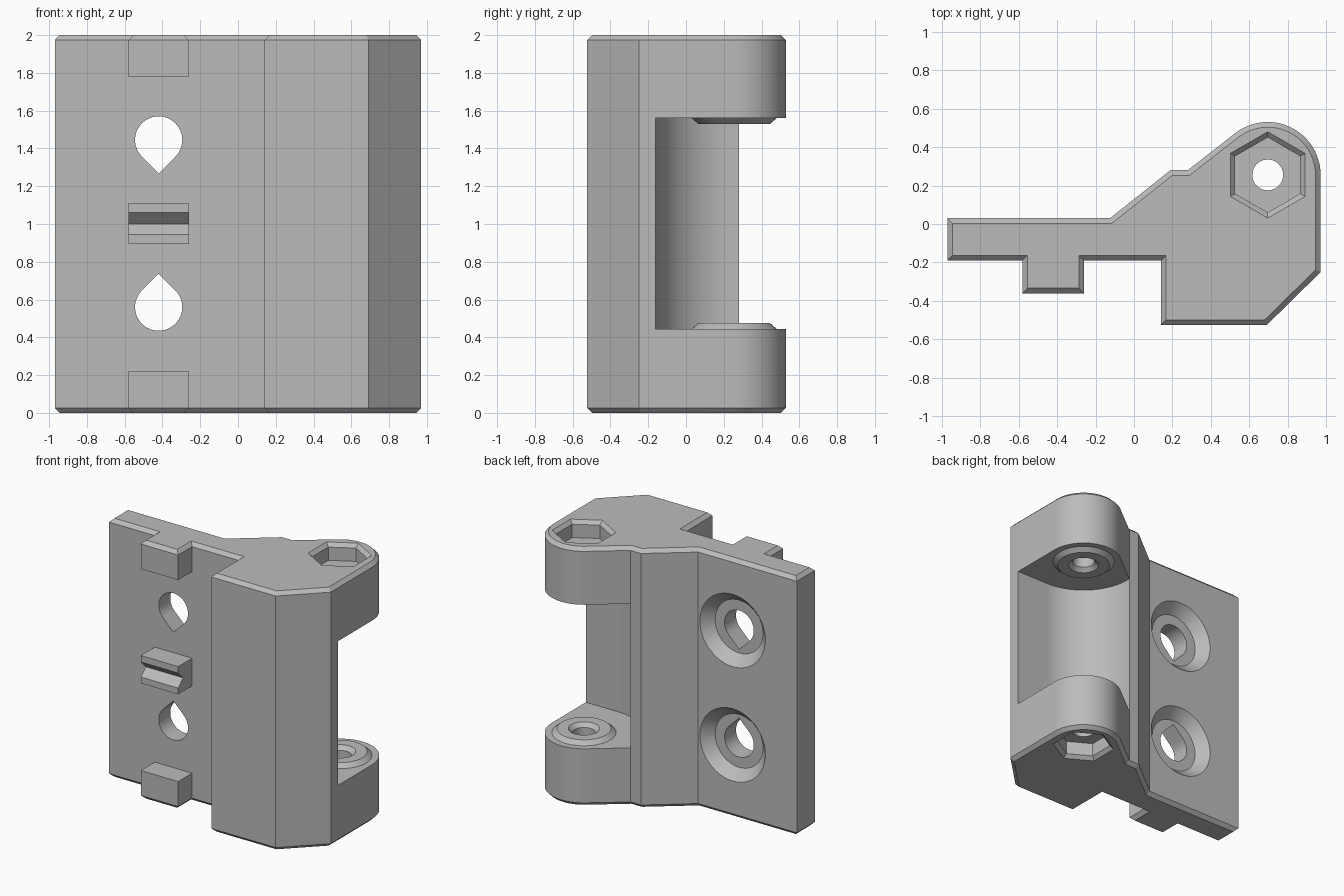
import bpy, bmesh, math
from mathutils import Vector

if "Cube" in bpy.data.objects:
    bpy.data.objects.remove(bpy.data.objects["Cube"])

grey = bpy.data.materials.new("light grey plastic")
grey.use_nodes = True
grey.diffuse_color = (0.5, 0.5, 0.5, 1)
grey.node_tree.nodes["Principled BSDF"].inputs["Base Color"].default_value = (0.5, 0.5, 0.5, 1)

PIN = (0.695, 0.255)     # hinge pin axis
BEVEL = 0.027
HEIGHT = 2.0


def arc(center, radius, start, end, count):
    """Points on an arc, both ends included."""
    return [(center[0] + radius * math.cos(math.radians(start + (end - start) * i / count)),
             center[1] + radius * math.sin(math.radians(start + (end - start) * i / count)))
            for i in range(count + 1)]


def polygon(center, radius, sides, start=0):
    return arc(center, radius, start, start + 360, sides)[:-1]


def inset(points, distance):
    """Mitred inset of a counter-clockwise outline."""
    result = []
    for i, point in enumerate(points):
        p = Vector(point)
        a = (p - Vector(points[i - 1])).normalized()
        b = (Vector(points[(i + 1) % len(points)]) - p).normalized()
        n1, n2 = Vector((-a.y, a.x)), Vector((-b.y, b.x))
        result.append(tuple(p + (n1 + n2) * distance / (1 + n1.dot(n2))))
    return result


def loft(name, rings, axis="z"):
    """Closed solid through (outline, level) rings stacked along an axis."""
    place = {"z": lambda p, h: (p[0], p[1], h),
             "y": lambda p, h: (p[0], h, p[1]),
             "x": lambda p, h: (h, p[0], p[1])}[axis]
    bm = bmesh.new()
    loops = [[bm.verts.new(place(p, h)) for p in pts] for pts, h in rings]
    for low, high in zip(loops, loops[1:]):
        for i in range(len(low)):
            j = (i + 1) % len(low)
            bm.faces.new((low[i], low[j], high[j], high[i]))
    bm.faces.new(loops[0])
    bm.faces.new(loops[-1])
    bmesh.ops.recalc_face_normals(bm, faces=bm.faces)
    mesh = bpy.data.meshes.new(name)
    bm.to_mesh(mesh)
    bm.free()
    mesh.materials.append(grey)
    obj = bpy.data.objects.new(name, mesh)
    bpy.context.collection.objects.link(obj)
    return obj


def box(name, x0, x1, y0, y1, z0, z1):
    return loft(name, [([(x0, y0), (x1, y0), (x1, y1), (x0, y1)], z) for z in (z0, z1)])


def turned(name, profile, sides=48, start=0):
    """Stack of rings about the pin from (level, radius) pairs."""
    return loft(name, [(polygon(PIN, r, sides, start), z) for z, r in profile])


def combine(target, tool, operation="DIFFERENCE"):
    mod = target.modifiers.new(tool.name, "BOOLEAN")
    mod.operation, mod.solver, mod.object = operation, "EXACT", tool
    bpy.context.view_layer.objects.active = target
    bpy.ops.object.modifier_apply(modifier=mod.name)
    bpy.data.objects.remove(tool)


# Hinge leaf: one outline with bevelled ends
outline = [(-0.97, 0.03), (-0.97, -0.19), (-0.58, -0.19), (-0.58, -0.36),
           (-0.26, -0.36), (-0.26, -0.19), (0.14, -0.19), (0.14, -0.525),
           (0.69, -0.525), (0.97, -0.25)]
outline += arc(PIN, 0.275, 0, 127, 24)
outline += [(0.28, 0.28), (0.19, 0.28), (-0.125, 0.03)]
small = inset(outline, BEVEL)
leaf = loft("hinge_leaf", [(small, 0), (outline, BEVEL),
                           (outline, HEIGHT - BEVEL), (small, HEIGHT)])

# Gaps between the three locating tabs
for low, high in ((0.22, 0.895), (1.11, 1.78)):
    combine(leaf, box("tab_gap", -0.7, -0.1, -0.5, -0.19, low, high))

# V groove in the middle tab
combine(leaf, loft("groove", [([(-0.38, 0.925), (-0.30, 1.0), (-0.38, 1.08)], x)
                              for x in (-0.7, -0.1)], "x"))

# Clearance for the mating knuckle
clearance = [(1.2, -0.16)] + arc(PIN, 0.416, 270, 180, 32) + [(0.279, 0.7), (1.2, 0.7)]
combine(leaf, loft("knuckle_gap", [(clearance, 0.445), (clearance, 1.56)]))

# Raised washers on the knuckle faces
combine(leaf, turned("lower_washer", [(0.35, 0.225), (0.445, 0.225), (0.475, 0.19)]), "UNION")
combine(leaf, turned("upper_washer", [(1.53, 0.19), (1.56, 0.225), (1.65, 0.225)]), "UNION")

# Pin hole and hexagonal nut pockets
combine(leaf, turned("pin_hole", [(0.05, 0.08), (0.445, 0.08), (0.48, 0.115),
                                  (1.525, 0.115), (1.56, 0.08), (1.95, 0.08)]))
pocket = [(1.87, 0.195), (1.973, 0.195), (2.01, 0.235)]
combine(leaf, turned("upper_pocket", pocket, 6, 30))
combine(leaf, turned("lower_pocket", [(HEIGHT - z, r) for z, r in pocket], 6, 30))

# Teardrop screw holes, countersunk at the back
for z, tip in ((1.445, 270), (0.56, 90)):
    center = (-0.42, z)
    tear = arc(center, 0.125, tip + 45, tip + 315, 36)
    tear.append(polygon(center, 0.125 * math.sqrt(2), 1, tip)[0])
    combine(leaf, loft("screw_hole", [(tear, -0.4), (tear, 0.2)], "y"))
    sink = [(polygon(center, r, 48), y) for y, r in ((-0.05, 0.205), (0.03, 0.28), (0.04, 0.29))]
    combine(leaf, loft("countersink", sink, "y"))

# Smooth the round surfaces, keep the edges crisp
bpy.ops.object.select_all(action="DESELECT")
leaf.select_set(True)
bpy.context.view_layer.objects.active = leaf
bpy.ops.object.shade_smooth_by_angle(angle=math.radians(25))
